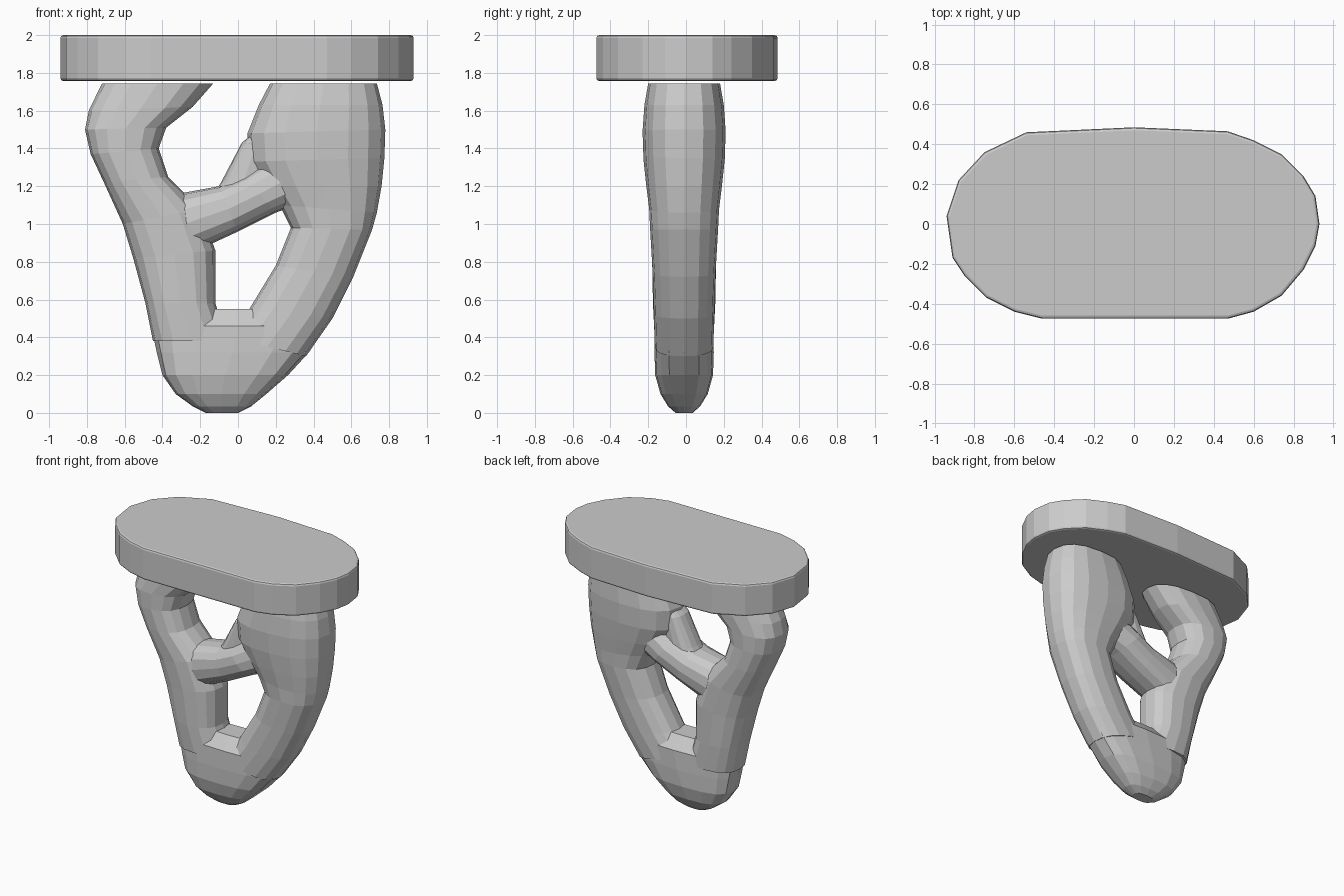
import bpy, bmesh
from math import sin, cos, pi, copysign
from mathutils import Vector

if "Cube" in bpy.data.objects:
    bpy.data.objects.remove(bpy.data.objects["Cube"])


def finish(bm, name):
    bmesh.ops.recalc_face_normals(bm, faces=bm.faces)
    mesh = bpy.data.meshes.new(name)
    bm.to_mesh(mesh)
    bm.free()
    obj = bpy.data.objects.new(name, mesh)
    bpy.context.collection.objects.link(obj)
    return obj


def loft(name, sections, power=0.8, sides=16):
    """Each section: outer x, z, inner x, z, half depth in y."""
    bm = bmesh.new()
    rings = []
    for ax, az, bx, bz, d in sections:
        a, b = Vector((ax, 0, az)), Vector((bx, 0, bz))
        mid, half = (a + b) / 2, (a - b) / 2
        ring = []
        for i in range(sides):
            t = 2 * pi * i / sides
            c, s = (copysign(abs(f) ** power, f) for f in (cos(t), sin(t)))
            ring.append(bm.verts.new(mid + half * c + Vector((0, d * s - 0.01, 0))))
        rings.append(ring)
    for r0, r1 in zip(rings, rings[1:]):
        for i in range(sides):
            j = (i + 1) % sides
            bm.faces.new((r0[i], r0[j], r1[j], r1[i]))
    bm.faces.new(rings[0])
    bm.faces.new(rings[-1][::-1])
    return finish(bm, name)


# Tabletop: long rounded slab with softened rims
outline = [(-.94, .04), (-.91, -.17), (-.85, -.26), (-.74, -.37), (-.6, -.44),
           (-.46, -.475), (.47, -.475), (.6, -.44), (.74, -.36), (.85, -.23),
           (.91, -.11), (.93, 0), (.91, .14), (.85, .24), (.74, .35),
           (.6, .42), (.47, .465), (0, .485), (-.54, .46), (-.75, .36), (-.88, .22)]
bm = bmesh.new()
face = bm.faces.new([bm.verts.new((x, y, 1.757)) for x, y in outline])
top = bmesh.ops.extrude_face_region(bm, geom=[face])
bmesh.ops.translate(bm, vec=(0, 0, 0.243),
                    verts=[v for v in top["geom"] if isinstance(v, bmesh.types.BMVert)])
rims = [e for e in bm.edges if abs(e.verts[0].co.z - e.verts[1].co.z) < 0.01]
bmesh.ops.bevel(bm, geom=rims, offset=0.015, segments=2, profile=0.5, affect='EDGES')
finish(bm, "tabletop")

# Thick right leg sweeping down to the toe
base = loft("base", [
    (.735, 1.745, .17, 1.745, .19), (.765, 1.63, .11, 1.63, .21),
    (.78, 1.5, .05, 1.48, .22), (.775, 1.35, .06, 1.33, .215),
    (.76, 1.2, .14, 1.2, .2), (.735, 1.06, .22, 1.1, .185),
    (.71, .97, .28, .98, .18), (.61, .72, .2, .78, .167),
    (.5, .5, .06, .55, .16), (.36, .3, -.05, .4, .155)])

# Left leg, bending outwards near the top
left_leg = loft("left_leg", [
    (-.72, 1.745, -.13, 1.745, .165), (-.79, 1.6, -.24, 1.62, .175),
    (-.81, 1.5, -.38, 1.51, .18), (-.78, 1.37, -.42, 1.4, .18),
    (-.71, 1.22, -.37, 1.25, .18), (-.61, 1.0, -.2, 1.08, .175),
    (-.555, .82, -.12, .86, .17), (-.49, .58, -.12, .58, .165),
    (-.45, .38, -.05, .38, .155)])

# Rounded toe where both legs meet
toe = loft("toe", [
    (-.3, .55, .26, .55, .08), (-.46, .46, .47, .46, .155),
    (-.43, .32, .375, .32, .157), (-.4, .2, .265, .2, .153),
    (-.33, .1, .15, .1, .125), (-.24, .035, .07, .035, .085),
    (-.17, 0, 0, 0, .045)], power=0.7)

# Sloping brace between the legs
brace = loft("brace", [
    (-.45, 1.15, -.42, .76, .12), (-.29, 1.165, -.25, .845, .155),
    (-.1, 1.2, .0, .96, .165), (.03, 1.26, .2, 1.06, .175),
    (.25, 1.4, .36, 1.12, .15)])

# Small gusset above the brace
gusset = loft("gusset", [
    (-.14, 1.14, .12, 1.12, .11), (-.09, 1.22, .15, 1.22, .11),
    (.02, 1.43, .17, 1.42, .1), (.08, 1.48, .17, 1.48, .09)])

# Fuse the parts into one base
bpy.context.view_layer.objects.active = base
for part in (left_leg, toe, brace, gusset):
    mod = base.modifiers.new("fuse", 'BOOLEAN')
    mod.operation, mod.solver, mod.object = 'UNION', 'EXACT', part
    bpy.ops.object.modifier_apply(modifier=mod.name)
    bpy.data.objects.remove(part)
